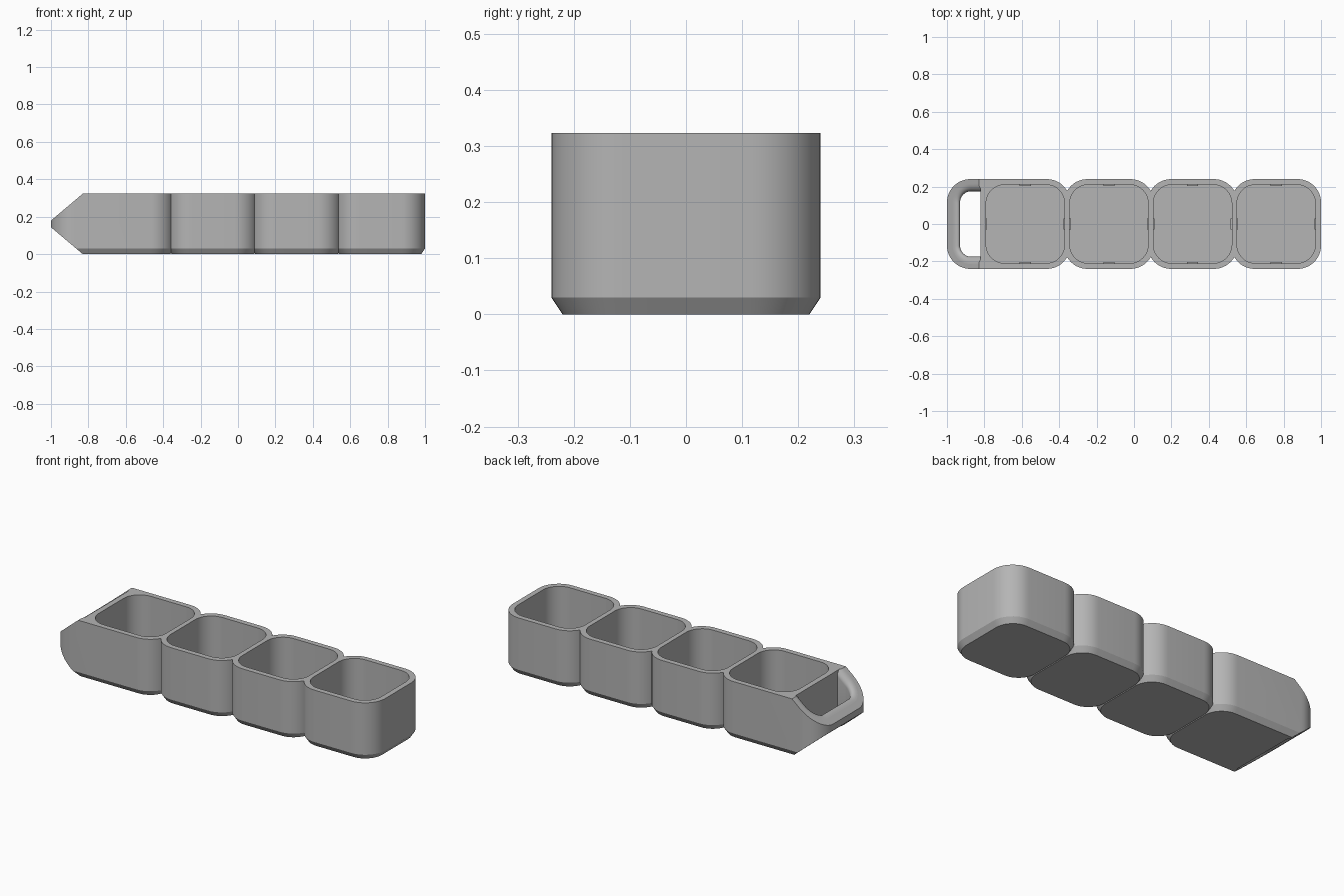
import bpy, bmesh, math

if "Cube" in bpy.data.objects:
    bpy.data.objects.remove(bpy.data.objects["Cube"])

H = 0.323              # tray height
PITCH = 0.447          # spacing of the cups
CENTRES = [0.76 - PITCH * i for i in range(4)]
OUT, INN = 0.24, 0.21  # half sizes of cup outside and cavity
SLOPE_X = -0.83        # where the pointed handle end starts
MID = H / 2
TIP = 0.018            # half thickness at the very tip
K = (MID - TIP) / (1 + SLOPE_X)

grey = bpy.data.materials.new("grey plastic")
grey.diffuse_color = (0.46, 0.46, 0.46, 1)
grey.use_nodes = True
grey.node_tree.nodes["Principled BSDF"].inputs["Base Color"].default_value = grey.diffuse_color


def outline(x0, x1, hy, r, square_right=False, n=12):
    """Rounded rectangle, counter-clockwise; optionally square on the right."""
    pts = []
    corners = [(x1, hy, 0), (x0, hy, 90), (x0, -hy, 180), (x1, -hy, 270)]
    for cx, cy, a0 in corners:
        if square_right and cx == x1:
            pts.append((cx, cy))
            continue
        ox = cx - r if cx == x1 else cx + r
        oy = cy - r if cy > 0 else cy + r
        for i in range(n + 1):
            a = math.radians(a0 + 90 * i / n)
            pts.append((ox + r * math.cos(a), oy + r * math.sin(a)))
    return pts


def loft(bm, loops):
    """Skin a stack of equal loops and cap both ends."""
    rows = [[bm.verts.new(p) for p in loop] for loop in loops]
    m = len(rows[0])
    for a, b in zip(rows, rows[1:]):
        for i in range(m):
            j = (i + 1) % m
            bm.faces.new((a[i], a[j], b[j], b[i]))
    bm.faces.new(rows[0][::-1])
    bm.faces.new(rows[-1])


def flat(pts, z):
    return [(x, y, z) for x, y in pts]


def finish(name, bm):
    bmesh.ops.recalc_face_normals(bm, faces=bm.faces[:])
    me = bpy.data.meshes.new(name)
    bm.to_mesh(me)
    bm.free()
    ob = bpy.data.objects.new(name, me)
    bpy.context.collection.objects.link(ob)
    me.materials.append(grey)
    return ob


def boolean(target, other, op):
    mod = target.modifiers.new(op, 'BOOLEAN')
    mod.operation, mod.object, mod.solver = op, other, 'EXACT'
    bpy.context.view_layer.objects.active = target
    bpy.ops.object.modifier_apply(modifier=mod.name)
    bpy.data.objects.remove(other)


def cup_body(x0, x1):
    """Solid cup block with chamfered bottom edge."""
    bm = bmesh.new()
    loft(bm, [flat(outline(x0 + .02, x1 - .02, OUT - .02, .105), 0),
              flat(outline(x0, x1, OUT, .125), .03),
              flat(outline(x0, x1, OUT, .125), H)])
    return bm


# first cup, stretched left and cut to a point for the handle
bm = cup_body(-1, CENTRES[3] + OUT)
for s in (1, -1):
    cut = bmesh.ops.bisect_plane(
        bm, geom=bm.verts[:] + bm.edges[:] + bm.faces[:], dist=1e-6,
        plane_co=(SLOPE_X, 0, MID + s * MID), plane_no=(-K, 0, s), clear_outer=True)
    edges = [e for e in cut['geom_cut'] if isinstance(e, bmesh.types.BMEdge)]
    bmesh.ops.edgeloop_fill(bm, edges=edges)
tray = finish("tray", bm)

# remaining cups
for cx in CENTRES[:3]:
    boolean(tray, finish("cup", cup_body(cx - OUT, cx + OUT)), 'UNION')

# cavities
for cx in CENTRES:
    bm = bmesh.new()
    o = outline(cx - INN, cx + INN, INN, .1)
    loft(bm, [flat(o, .03), flat(o, H + .1)])
    boolean(tray, finish("cavity_cutter", bm), 'DIFFERENCE')

# handle opening with rounded rim that follows the sloped faces
R = 0.04
rim = [(R * (1 - math.cos(a)), R * (1 - math.sin(a)))
       for a in [math.radians(90 * i / 8) for i in range(9)]]
profile = [(R, -.1)] + rim[::-1]     # offset outwards, depth below slope
loops = []
for s, prof in ((-1, profile), (1, profile[::-1])):
    for d, depth in prof:
        pts = outline(-.93 - d, -.822, .175 + d, .06 + d, True)
        loops.append([(x, y, MID + s * (TIP + K * (x + 1) - depth)) for x, y in pts])
bm = bmesh.new()
loft(bm, loops)
boolean(tray, finish("handle_cutter", bm), 'DIFFERENCE')

# small bumps low on the cavity walls
bm = bmesh.new()
for cx in CENTRES:
    for k in range(4):
        c, s = round(math.cos(k * math.pi / 2)), round(math.sin(k * math.pi / 2))
        q = [(INN - .006, -.03), (INN + .005, -.03), (INN + .005, .03), (INN - .006, .03)]
        o = [(cx + c * u - s * v, s * u + c * v) for u, v in q]
        loft(bm, [flat(o, .035), flat(o, .06)])
bumps = finish("wall_bumps", bm)

# smooth rounded walls, crisp edges
bpy.ops.object.select_all(action='DESELECT')
tray.select_set(True)
bpy.context.view_layer.objects.active = tray
bpy.ops.object.shade_smooth_by_angle(angle=math.radians(28))
